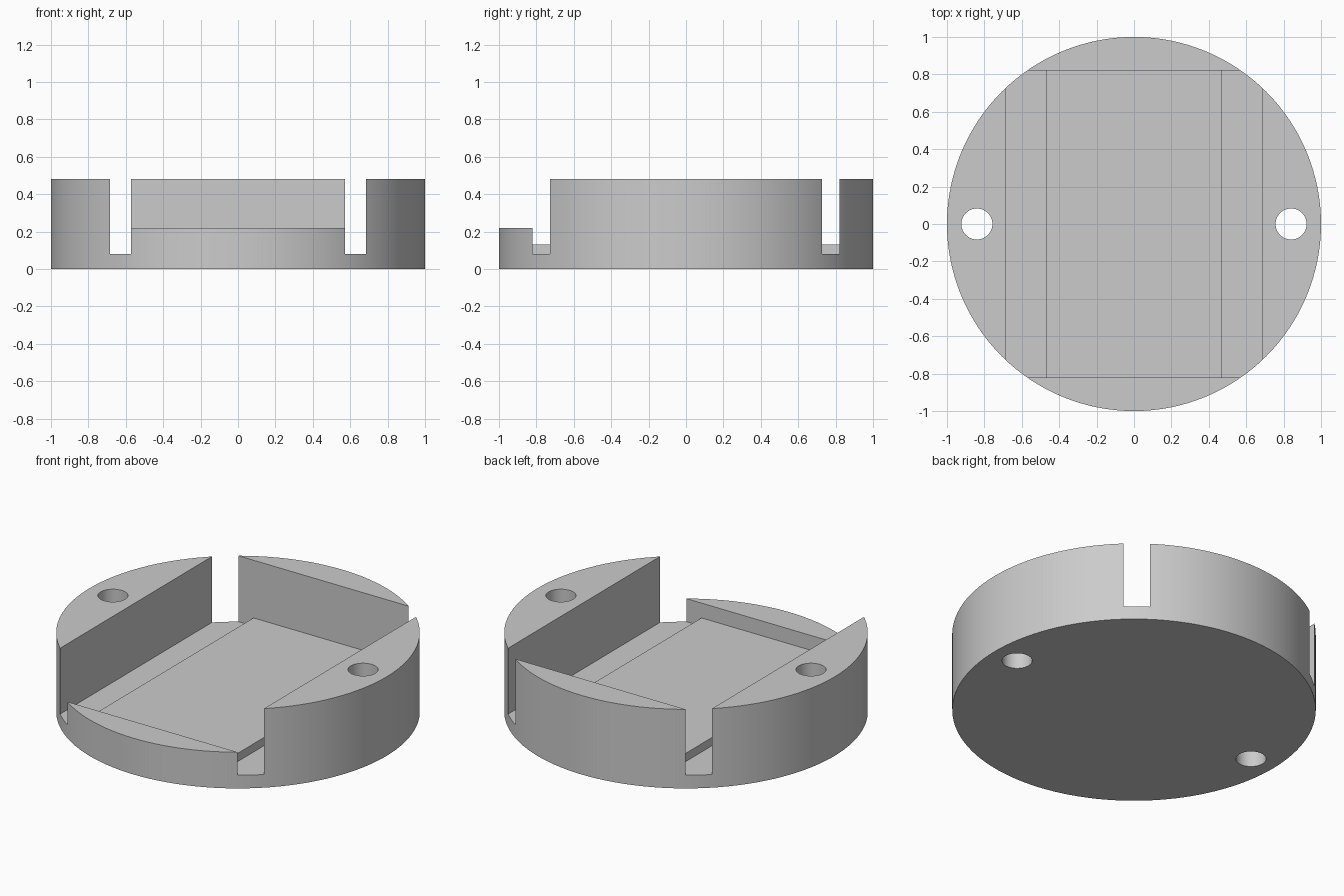
import bpy
import math

cube = bpy.data.objects.get("Cube")
if cube:
    bpy.data.objects.remove(cube, do_unlink=True)

HEIGHT = 0.48        # full wall height
FRONT_TOP = 0.22     # lower front lip
PLATFORM_TOP = 0.13  # raised middle floor
GROOVE_FLOOR = 0.08  # floor of the side grooves
POCKET_X, POCKET_Y = 0.685, 0.82
PLATFORM_X = 0.47
HOLE_X, HOLE_RADIUS = 0.84, 0.083
ABOVE = 1.0          # cutters reach past the top

grey = bpy.data.materials.new("plain grey")
grey.use_nodes = True
colour = (0.6, 0.6, 0.6, 1)
grey.diffuse_color = colour
grey.node_tree.nodes["Principled BSDF"].inputs["Base Color"].default_value = colour


def cylinder(name, radius, x, bottom, top, sides):
    bpy.ops.mesh.primitive_cylinder_add(
        vertices=sides, radius=radius, depth=top - bottom,
        location=(x, 0, (bottom + top) / 2))
    obj = bpy.context.object
    obj.name = name
    obj.data.materials.append(grey)
    return obj


def box(name, low, high):
    bpy.ops.mesh.primitive_cube_add(
        size=1, location=[(a + b) / 2 for a, b in zip(low, high)])
    obj = bpy.context.object
    obj.name = name
    obj.scale = [b - a for a, b in zip(low, high)]
    obj.data.materials.append(grey)
    return obj


def cut(target, cutter):
    cutter.hide_render = True
    bpy.ops.object.select_all(action="DESELECT")
    target.select_set(True)
    bpy.context.view_layer.objects.active = target
    mod = target.modifiers.new("cut", "BOOLEAN")
    mod.operation = "DIFFERENCE"
    mod.solver = "EXACT"
    mod.object = cutter
    bpy.ops.object.modifier_apply(modifier=mod.name)
    bpy.data.objects.remove(cutter, do_unlink=True)


# Round body
body = cylinder("round_holder_body", 1, 0, 0, HEIGHT, 128)

# Rectangular pocket down to the middle platform
cut(body, box("pocket_cutter", (-POCKET_X, -POCKET_Y, PLATFORM_TOP),
              (POCKET_X, POCKET_Y, ABOVE)))

# Lowered front lip
cut(body, box("front_lip_cutter", (-POCKET_X, -1.2, FRONT_TOP),
              (POCKET_X, -POCKET_Y + 0.001, ABOVE)))

# Deeper grooves and screw holes on both sides
for side in (-1, 1):
    x_range = sorted((side * PLATFORM_X, side * POCKET_X))
    cut(body, box("groove_cutter", (x_range[0], -POCKET_Y, GROOVE_FLOOR),
                  (x_range[1], POCKET_Y, ABOVE)))
    cut(body, cylinder("hole_cutter", HOLE_RADIUS, side * HOLE_X, -0.1, ABOVE, 48))

# Smooth round walls, sharp edges
body.select_set(True)
bpy.context.view_layer.objects.active = body
bpy.ops.object.shade_smooth_by_angle(angle=math.radians(30))
